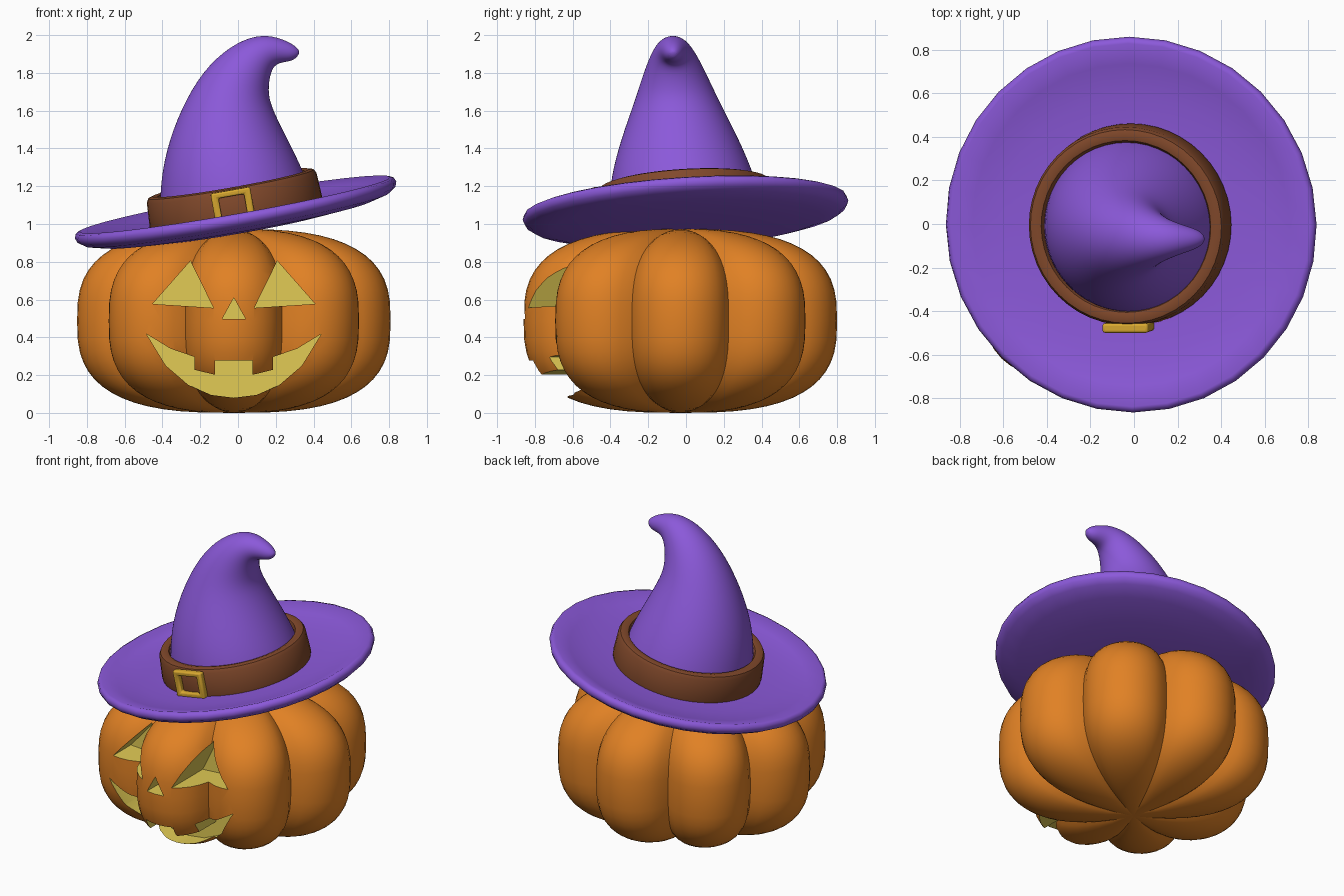
import bpy, bmesh
from math import sin, cos, pi, radians, sqrt, copysign
from mathutils import Vector, Matrix

default = bpy.data.objects.get("Cube")
if default:
    bpy.data.objects.remove(default, do_unlink=True)


def material(name, r, g, b):
    m = bpy.data.materials.new(name)
    m.use_nodes = True
    m.diffuse_color = (r, g, b, 1)
    bsdf = next(n for n in m.node_tree.nodes if n.type == 'BSDF_PRINCIPLED')
    bsdf.inputs["Base Color"].default_value = (r, g, b, 1)
    bsdf.inputs["Roughness"].default_value = 0.6
    return m


ORANGE = material("pumpkin orange", .75, .22, .018)
GLOW = material("carved yellow", .76, .6, .09)
PURPLE = material("hat purple", .26, .1, .7)
BROWN = material("band brown", .22, .066, .024)
GOLD = material("buckle gold", .7, .4, .03)


def finish(name, bm, *mats):
    bmesh.ops.remove_doubles(bm, verts=bm.verts, dist=1e-5)
    bmesh.ops.recalc_face_normals(bm, faces=bm.faces)
    mesh = bpy.data.meshes.new(name)
    bm.to_mesh(mesh)
    bm.free()
    for m in mats:
        mesh.materials.append(m)
    ob = bpy.data.objects.new(name, mesh)
    bpy.context.collection.objects.link(ob)
    return ob


def smooth(ob, degrees=35):
    bpy.ops.object.select_all(action='DESELECT')
    ob.select_set(True)
    bpy.context.view_layer.objects.active = ob
    bpy.ops.object.shade_smooth_by_angle(angle=radians(degrees))


def loft(name, rings, *mats):
    """Skin a stack of equal closed rings."""
    bm = bmesh.new()
    rows = [[bm.verts.new(p) for p in ring] for ring in rings]
    n = len(rows[0])
    for a, b in zip(rows, rows[1:]):
        for i in range(n):
            j = (i + 1) % n
            bm.faces.new((a[i], a[j], b[j], b[i]))
    return finish(name, bm, *mats)


def lathe(name, profile, segs, mat, offset=0.0):
    angles = [2 * pi * i / segs + offset for i in range(segs)]
    return loft(name, [[(r * cos(a), r * sin(a), h) for a in angles]
                       for r, h in profile], mat)


# Pumpkin body: eight round lobes on a squarish profile
LOBES, STEPS, HALF = 8, 12, .487
LOBE_MID, LOBE_R = .569, .261
CENTRE = Vector((-.022, -.03, 0))


def lobe(angle):
    d = (angle + pi / LOBES) % (2 * pi / LOBES) - pi / LOBES
    return LOBE_MID * cos(d) + sqrt(LOBE_R ** 2 - (LOBE_MID * sin(d)) ** 2)


def power(v, e=2 / 2.8):
    return copysign(abs(v) ** e, v) if abs(v) > 1e-9 else 0.0


rings = []
for k in range(29):
    t = -pi / 2 + pi * k / 28
    rho, h = power(cos(t)), power(sin(t))
    ring = []
    for i in range(LOBES * STEPS):
        a = 2 * pi * i / (LOBES * STEPS)
        r = lobe(a)
        dent = 1 - .5 * rho * (1 - r / (LOBE_MID + LOBE_R))
        ring.append((rho * r * cos(a), rho * r * sin(a), HALF + HALF * h * dent))
    rings.append(ring)
pumpkin = loft("pumpkin", rings, ORANGE, GLOW)
pumpkin.location = CENTRE


# Carved face: prisms cut into the front
def carve(outline, back=-.47):
    bm = bmesh.new()
    face = bm.faces.new([bm.verts.new((x, -1, z)) for x, z in outline])
    out = bmesh.ops.extrude_face_region(bm, geom=[face])
    for v in out["geom"]:
        if isinstance(v, bmesh.types.BMVert):
            v.co.y = back
    for f in bm.faces:
        f.material_index = 1
    cutter = finish("face_cutter", bm, ORANGE, GLOW)
    cutter.location = CENTRE
    cutter.hide_render = True
    bpy.context.view_layer.update()
    mod = pumpkin.modifiers.new("carve", 'BOOLEAN')
    mod.operation, mod.solver, mod.object = 'DIFFERENCE', 'EXACT', cutter
    bpy.ops.object.select_all(action='DESELECT')
    bpy.context.view_layer.objects.active = pumpkin
    pumpkin.select_set(True)
    bpy.ops.object.modifier_apply(modifier=mod.name)
    bpy.data.objects.remove(cutter, do_unlink=True)


def mirrored(points):
    return points + [(-x, z) for x, z in reversed(points) if x != 0]


eye = [(.23, .804), (.108, .556), (.43, .577)]
carve(eye)
carve([(-x, z) for x, z in eye])
carve(mirrored([(0, .61), (.062, .497)]))
carve(mirrored([(0, .08), (.12, .095), (.24, .147), (.36, .25), (.463, .418),
                (.335, .34), (.207, .296), (.207, .228), (.1, .202), (.1, .278)]))
smooth(pumpkin)

# Hat frame: leans up to the left and slightly up at the back
TILT = (Matrix.Translation((-.005, 0, 1.03))
        @ Matrix.Rotation(radians(-10), 4, 'Y') @ Matrix.Rotation(radians(3.5), 4, 'X'))

# Brim: shallow dish with a rounded rim
brim = lathe("hat_brim", [(0, -.06), (.3, -.06), (.52, -.05), (.72, -.03), (.82, -.005),
                          (.855, .02), (.864, .045), (.855, .068), (.835, .075),
                          (.74, .045), (.6, .022), (.42, .01), (0, .01)], 32, PURPLE)
brim.matrix_world = TILT
smooth(brim, 50)

# Band around the crown
band = lathe("hat_band", [(.37, 0), (.458, 0), (.464, .03), (.456, .165), (.445, .185),
                          (.42, .192), (.395, .185), (.385, .16), (.37, 0)], 48, BROWN)
band.matrix_world = TILT
smooth(band, 40)

# Buckle: four-sided ring standing against the band
W, D, R = .026, .022, .12
buckle = lathe("hat_buckle", [(R - W, -D), (R + W, -D), (R + W, D), (R - W, D), (R - W, -D)],
               4, GOLD, pi / 4)
buckle.matrix_world = (TILT @ Matrix.Translation((-.01, -.468, .095))
                       @ Matrix.Rotation(pi / 2, 4, 'X') @ Matrix.Diagonal((1.03, .84, 1, 1)))
bevel = buckle.modifiers.new("round", 'BEVEL')
bevel.width, bevel.segments = .012, 3
smooth(buckle, 60)

# Crown: rings between outer and inner outline points, curling to the left
outline = [((-.415, 1.0), (.40, 1.12)), ((-.415, 1.22), (.355, 1.27)),
           ((-.37, 1.44), (.252, 1.47)), ((-.275, 1.67), (.172, 1.63)),
           ((-.155, 1.85), (.16, 1.71)), ((0, 1.97), (.17, 1.79)),
           ((.135, 2.006), (.192, 1.842)), ((.235, 1.98), (.235, 1.856)),
           ((.295, 1.95), (.28, 1.862)), ((.325, 1.92), (.31, 1.88)),
           ((.322, 1.9), (.322, 1.9))]
rings = []
for (lx, lz), (rx, rz) in outline:
    left, right = Vector((lx, 0, lz)), Vector((rx, 0, rz))
    mid, axis = (left + right) / 2, (right - left) / 2
    mid.y = -.012 - .08 * (mid.z - 1.2)
    side = Vector((0, axis.length, 0))
    rings.append([mid + axis * cos(a) + side * sin(a)
                  for a in (2 * pi * i / 32 for i in range(32))])
crown = loft("hat_crown", rings, PURPLE)
crown.modifiers.new("smooth", 'SUBSURF').levels = 2
crown.modifiers["smooth"].render_levels = 2
smooth(crown, 180)
